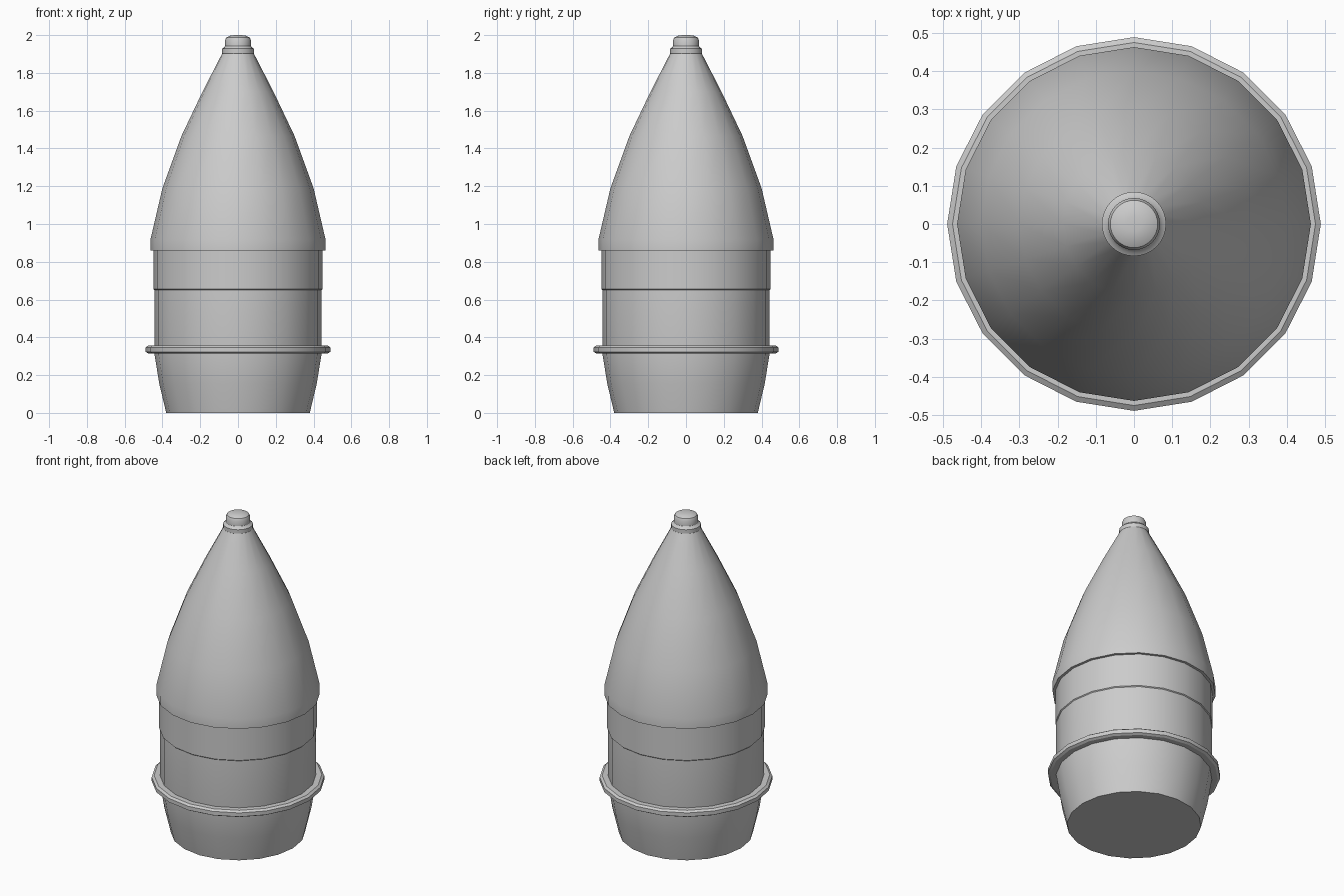
import bpy, bmesh, math

if "Cube" in bpy.data.objects:
    bpy.data.objects.remove(bpy.data.objects["Cube"])


def lathe(name, profile, sides):
    """Revolve (radius, z) points about z and cap both ends."""
    bm = bmesh.new()
    rings = []
    for r, z in profile:
        rings.append([bm.verts.new((r * math.cos(2 * math.pi * i / sides),
                                    r * math.sin(2 * math.pi * i / sides), z))
                      for i in range(sides)])
    for a, b in zip(rings, rings[1:]):
        for i in range(sides):
            j = (i + 1) % sides
            bm.faces.new((a[i], a[j], b[j], b[i]))
    bm.faces.new(rings[0][::-1])
    bm.faces.new(rings[-1])
    mesh = bpy.data.meshes.new(name)
    bm.to_mesh(mesh)
    bm.free()
    obj = bpy.data.objects.new(name, mesh)
    bpy.context.collection.objects.link(obj)
    bpy.ops.object.select_all(action='DESELECT')
    obj.select_set(True)
    bpy.context.view_layer.objects.active = obj
    bpy.ops.object.shade_smooth_by_angle(angle=math.radians(30))
    return obj


# Main shell: tapered base, straight barrel and overhanging nose cone
lathe("shell_body", [
    (0.38, 0.0), (0.417, 0.155), (0.442, 0.31), (0.442, 0.65),
    (0.447, 0.655), (0.447, 0.86), (0.463, 0.86), (0.463, 0.92),
    (0.40, 1.19), (0.30, 1.465), (0.188, 1.70), (0.08, 1.91)], 20)

# Raised band around the barrel with softened edges
lathe("band", [
    (0.435, 0.315), (0.475, 0.315), (0.489, 0.323),
    (0.489, 0.347), (0.475, 0.357), (0.435, 0.357)], 20)

# Stepped, rounded tip
lathe("tip", [
    (0.078, 1.895), (0.084, 1.905), (0.084, 1.928), (0.074, 1.934),
    (0.068, 1.943), (0.068, 1.974), (0.062, 1.987), (0.045, 1.996),
    (0.02, 2.0)], 32)
